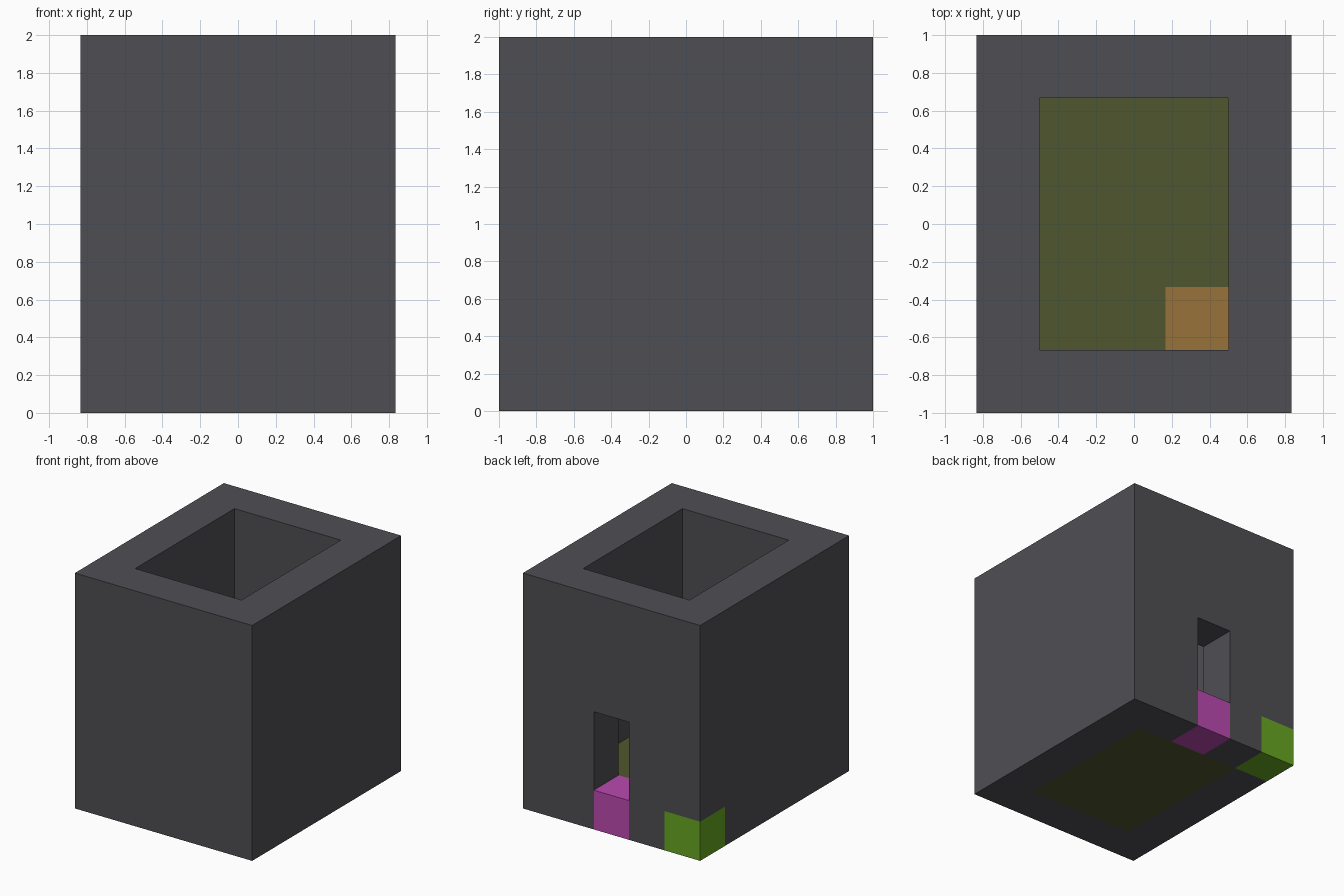
import bpy
import bmesh
from mathutils import Vector

cube = bpy.data.objects.get("Cube")
if cube:
    bpy.data.objects.remove(cube, do_unlink=True)

CELL = 1 / 3                      # everything sits on a 5 x 6 x 6 cell grid
ORIGIN = Vector((-2.5, -3, 0))    # grid corner, in cells


def material(name, rgb):
    """Flat colour given as sRGB bytes, stored as linear values."""
    lin = [((c / 255 + 0.055) / 1.055) ** 2.4 for c in rgb] + [1.0]
    mat = bpy.data.materials.new(name)
    mat.use_nodes = True
    mat.diffuse_color = lin
    mat.node_tree.nodes["Principled BSDF"].inputs["Base Color"].default_value = lin
    return mat


def box(name, low, high, mat):
    """Box between two grid corners."""
    a = (Vector(low) + ORIGIN) * CELL
    b = (Vector(high) + ORIGIN) * CELL
    bm = bmesh.new()
    bmesh.ops.create_cube(bm, size=1)
    for v in bm.verts:
        v.co = [(a[i] + b[i]) / 2 + v.co[i] * (b[i] - a[i]) for i in range(3)]
    mesh = bpy.data.meshes.new(name)
    bm.to_mesh(mesh)
    bm.free()
    mesh.materials.append(mat)
    obj = bpy.data.objects.new(name, mesh)
    bpy.context.collection.objects.link(obj)
    return obj


def cut(target, low, high):
    """Subtract a grid box from the target and discard the cutter."""
    cutter = box("cutter", low, high, target.data.materials[0])
    cutter.hide_render = True
    mod = target.modifiers.new("cut", 'BOOLEAN')
    mod.operation = 'DIFFERENCE'
    mod.solver = 'EXACT'
    mod.object = cutter
    bpy.context.view_layer.objects.active = target
    bpy.ops.object.modifier_apply(modifier=mod.name)
    bpy.data.objects.remove(cutter, do_unlink=True)


grey = material("dark grey stone", (79, 78, 83))
olive = material("olive floor", (80, 87, 46))
orange = material("ochre tile", (152, 114, 58))
magenta = material("magenta", (187, 73, 177))
lime = material("lime green", (104, 166, 34))

# Hollow tower with a doorway in the back wall and a notch for the corner block
walls = box("tower_walls", (0, 0, 0), (5, 6, 6), grey)
cut(walls, (1, 1, -1), (4, 5, 7))
cut(walls, (2, 4.5, -1), (3, 7, 3))
cut(walls, (-1, 5, -1), (1, 7, 1))

# Doorstep and corner block
box("doorstep", (2, 5, 0), (3, 6, 1), magenta)
box("corner_block", (0, 5, 0), (1, 6, 1), lime)

# Floor, split along the grid so that one corner tile of its top is ochre
floor = box("floor", (1, 1, 0), (4, 5, 1), olive)
floor.data.materials.append(orange)
tile = (Vector((3, 2, 0)) + ORIGIN) * CELL
bm = bmesh.new()
bm.from_mesh(floor.data)
for normal in ((1, 0, 0), (0, 1, 0)):
    bmesh.ops.bisect_plane(bm, geom=bm.verts[:] + bm.edges[:] + bm.faces[:],
                           plane_co=tile, plane_no=normal)
bm.normal_update()
for face in bm.faces:
    c = face.calc_center_median()
    if face.normal.z > 0.5 and c.x > tile.x and c.y < tile.y:
        face.material_index = 1
bm.to_mesh(floor.data)
bm.free()
